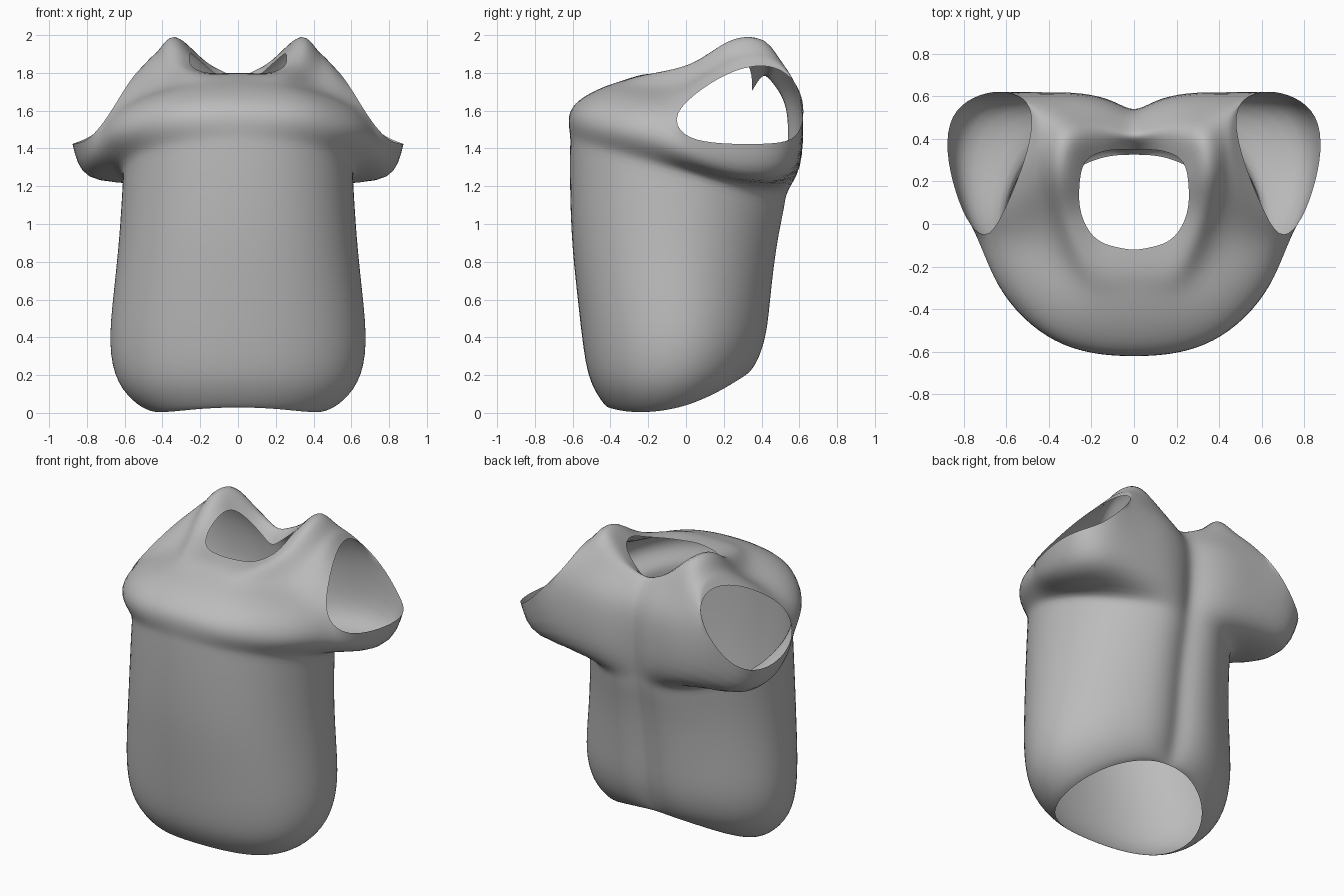
import bpy, bmesh, math
from mathutils import Vector

if "Cube" in bpy.data.objects:
    bpy.data.objects.remove(bpy.data.objects["Cube"])

COLS = 16            # columns from front centre round to back centre (half)
A, B = 5, 11         # columns where the sleeve opening starts and ends


def resample(keys, n):
    """Smooth curve through the keys, returned as n points."""
    k = [Vector(p) for p in keys]
    k = [2 * k[0] - k[1]] + k + [2 * k[-1] - k[-2]]
    out = []
    for i in range(n):
        u = i / (n - 1) * (len(keys) - 1)
        s = min(int(u), len(keys) - 2)
        t = u - s
        a, b, c, d = k[s:s + 4]
        out.append(0.5 * (2 * b + (c - a) * t + (2 * a - 5 * b + 4 * c - d) * t * t
                          + (3 * b - a - 3 * c + d) * t ** 3))
    return out


def angle(c):
    """Angle of a torso column; the columns crowd towards the back groove."""
    if c <= A:
        d = 75 * c / A
    elif c <= B:
        d = 75 + 65 * (c - A) / (B - A)
    else:
        d = 180 - 40 * (1 - (c - B) / (COLS - 1 - B)) ** 1.2
    return math.radians(d)


def torso_ring(hw, yf, yb, zf, zb, dip, groove):
    """Rounded section, fuller in front, with a groove down the back centre."""
    ring, yc = [], (yf + yb) / 2
    for c in range(COLS):
        th = angle(c)
        cs, sn = math.cos(th), max(0.0, math.sin(th))
        e = 0.91 if cs > 0 else 1.03
        x = hw * sn ** e if 0 < c < COLS - 1 else 0.0
        y = yc + ((yf if cs > 0 else yb) - yc) * abs(cs) ** e
        if cs < 0:
            y -= groove * math.exp(-(x / 0.08) ** 2)
        t = (1 - cs) / 2
        z = zf + (zb - zf) * (t ** 1.7 if dip else t) - dip * sn * sn
        ring.append(Vector((x, y, z)))
    return ring


# torso: half width, front y, back y, front z, back z, side dip, groove
lower = [torso_ring(*r) for r in (
    (.475, -.415, .335, .03, .215, .06, .01),
    (.53, -.435, .36, .04, .225, .055, .03),
    (.65, -.51, .41, .15, .29, .04, .06),
    (.69, -.545, .455, .30, .42, 0, .07),
    (.664, -.58, .475, .62, .62, 0, .07),
    (.63, -.617, .51, .95, .90, 0, .07),
    (.612, -.622, .555, 1.40, 1.09, 0, .07),
    (.607, -.615, .56, 1.46, 1.16, 0, .07))]

# overhanging brim of the yoke and the underside of the sleeve
brim = resample([(0, -.63, 1.55), (.24, -.615, 1.54), (.46, -.525, 1.52),
                 (.65, -.34, 1.48), (.755, -.1, 1.42)], A + 1)
lower.append(brim[:-1] + resample([brim[-1], (.81, .12, 1.29), (.83, .36, 1.205),
                                   (.75, .57, 1.21), (.48, .62, 1.25),
                                   (.16, .61, 1.28), (0, .51, 1.30)], COLS - A))

# yoke line, split into a lower and an upper edge round the sleeve opening
front = resample([(0, -.61, 1.64), (.36, -.555, 1.63), (.595, -.30, 1.61),
                  (.68, -.08, 1.58)], A + 1)
back = resample([(.63, .63, 1.60), (.46, .62, 1.60), (.27, .625, 1.58),
                 (.10, .59, 1.56), (0, .525, 1.55)], COLS - B)
rim_low = resample([front[-1], (.785, 0, 1.445), (.86, .22, 1.425),
                    (.89, .46, 1.425), (.78, .59, 1.45), back[0]], B - A + 1)
rim_top = resample([front[-1], (.56, .17, 1.78), (.48, .42, 1.85),
                    (.495, .58, 1.76), back[0]], B - A + 1)
lower.append(front + rim_low[1:-1] + back)
yoke_top = front + rim_top[1:-1] + back

# collar: outer crease, ridge and inner neck edge
crease = resample([(0, -.305, 1.77), (.22, -.315, 1.745), (.38, -.03, 1.735),
                   (.43, .26, 1.90), (.38, .47, 1.90), (.21, .505, 1.81),
                   (0, .43, 1.765)], COLS)
ridge = resample([(0, -.23, 1.795), (.21, -.22, 1.80), (.33, .03, 1.865),
                  (.355, .24, 2.015), (.31, .41, 2.02), (.17, .44, 1.88),
                  (0, .40, 1.79)], COLS)
neck = resample([(0, -.125, 1.80), (.17, -.08, 1.80), (.25, .05, 1.84),
                 (.255, .20, 1.90), (.225, .30, 1.885), (.13, .345, 1.80),
                 (0, .35, 1.69)], COLS)
middle = [(p + q) / 2 + (Vector((0, 0, .02)) if c < B else Vector((0, .02, .015)))
          for c, (p, q) in enumerate(zip(yoke_top, crease))]
upper = [middle, crease, ridge, neck]

# skin the rows
bm = bmesh.new()
low = [[bm.verts.new(p) for p in row] for row in lower]
split = [bm.verts.new(p) if A < c < B else low[-1][c]
         for c, p in enumerate(yoke_top)]
top = [split] + [[bm.verts.new(p) for p in row] for row in upper]
for rows in (low, top):
    for r0, r1 in zip(rows, rows[1:]):
        for c in range(COLS - 1):
            bm.faces.new((r0[c], r0[c + 1], r1[c + 1], r1[c]))
for f in bm.faces:
    f.smooth = True
mesh = bpy.data.meshes.new("garment")
bm.to_mesh(mesh)
bm.free()

garment = bpy.data.objects.new("garment", mesh)
bpy.context.collection.objects.link(garment)
cloth = bpy.data.materials.new("grey cloth")
cloth.diffuse_color = (0.5, 0.5, 0.5, 1)
cloth.use_nodes = True
cloth.node_tree.nodes["Principled BSDF"].inputs["Base Color"].default_value = cloth.diffuse_color
mesh.materials.append(cloth)

# mirror the half and soften the cloth
mirror = garment.modifiers.new("mirror", 'MIRROR')
mirror.use_clip = True
mirror.merge_threshold = 0.001
sub = garment.modifiers.new("soften", 'SUBSURF')
sub.levels = sub.render_levels = 2
